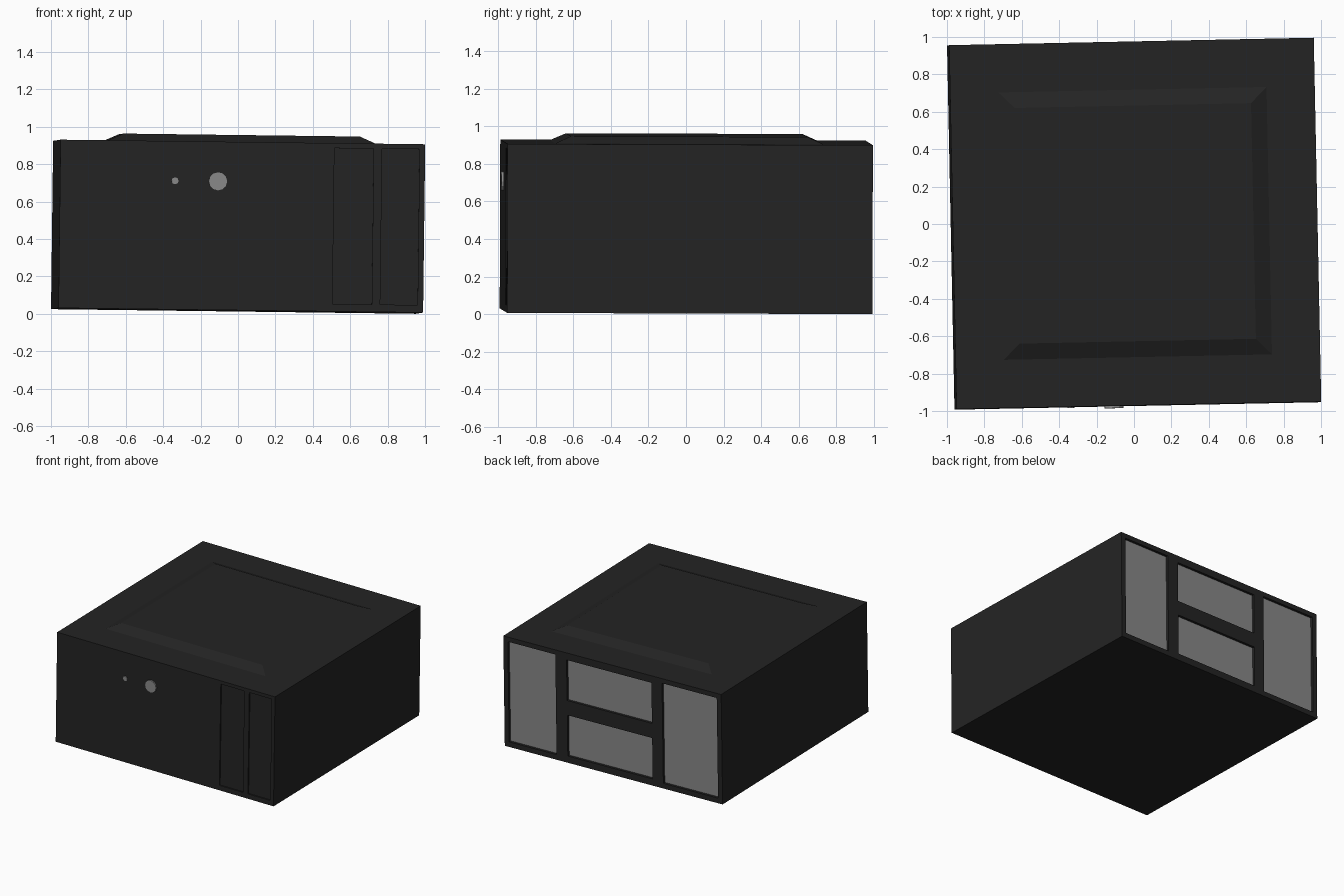
import bpy, bmesh, math
from mathutils import Matrix, Vector

if "Cube" in bpy.data.objects:
    bpy.data.objects.remove(bpy.data.objects["Cube"])

def material(name, rgb):
    m = bpy.data.materials.new(name)
    m.diffuse_color = (*rgb, 1)
    m.use_nodes = True
    m.node_tree.nodes["Principled BSDF"].inputs["Base Color"].default_value = m.diffuse_color
    return m

black = material("matte black", (0.017, 0.017, 0.017))
grey = material("mid grey", (0.25, 0.25, 0.25))

# The whole unit sits slightly turned and tilted
R = math.radians
POSE = (Matrix.Translation((-0.005, 0, 0.0155)) @ Matrix.Rotation(R(0.72), 4, 'Y')
        @ Matrix.Rotation(R(-0.2), 4, 'X') @ Matrix.Rotation(R(1.17), 4, 'Z'))
HX, HY, H = 0.975, 0.973, 0.90

def make_object(name, bm, *mats):
    me = bpy.data.meshes.new(name)
    bmesh.ops.recalc_face_normals(bm, faces=bm.faces)
    bm.to_mesh(me)
    bm.free()
    for m in mats:
        me.materials.append(m)
    ob = bpy.data.objects.new(name, me)
    bpy.context.collection.objects.link(ob)
    return ob

def add_box(bm, x0, x1, y0, y1, z0, z1):
    mat = (Matrix.Translation(((x0 + x1) / 2, (y0 + y1) / 2, (z0 + z1) / 2))
           @ Matrix.Diagonal((x1 - x0, y1 - y0, z1 - z0, 1)))
    bmesh.ops.create_cube(bm, size=1, matrix=mat)

# Body with a raised, sloped panel on the top
bm = bmesh.new()
add_box(bm, -HX, HX, -HY, HY, 0, H)
bm.normal_update()
top = [f for f in bm.faces if f.normal.z > 0.9]
bmesh.ops.inset_region(bm, faces=top, thickness=0.365)
bmesh.ops.inset_region(bm, faces=top, thickness=0.12, depth=0.0)
for v in top[0].verts:
    v.co.z = H + 0.038
body = make_object("body", bm, black, grey)

# Recesses: two slots in front, four windows at the back
bm = bmesh.new()
for x0, x1 in ((0.49, 0.70), (0.745, 0.945)):
    add_box(bm, x0, x1, -HY - 0.1, -HY + 0.01, 0.04, 0.873)
DEPTH = 0.02
for x0, x1, z0, z1 in ((0.51, 0.935, 0.042, 0.862), (-0.935, -0.445, 0.042, 0.862),
                       (-0.35, 0.41, 0.51, 0.842), (-0.35, 0.41, 0.055, 0.39)):
    add_box(bm, x0, x1, HY - DEPTH, HY + 0.1, z0, z1)
cutter = make_object("recess_cutter", bm, black)
cutter.hide_render = True

mod = body.modifiers.new("recesses", 'BOOLEAN')
mod.object = cutter
mod.operation = 'DIFFERENCE'
mod.solver = 'EXACT'
dg = bpy.context.evaluated_depsgraph_get()
cut = bpy.data.meshes.new_from_object(body.evaluated_get(dg))
body.modifiers.clear()
body.data = cut
bpy.data.objects.remove(cutter)
cut.materials.clear()
cut.materials.append(black)
cut.materials.append(grey)

# Floors of the back windows are grey
for p in cut.polygons:
    p.material_index = int(p.normal.y > 0.9 and p.center.y < HY - DEPTH / 2)
body.matrix_world = POSE

# Round button and small indicator on the front
for name, x, r, n, d in (("button", -0.13, 0.051, 12, 0.012),
                         ("indicator", -0.36, 0.019, 8, 0.006)):
    bm = bmesh.new()
    bmesh.ops.create_cone(bm, cap_ends=True, segments=n, radius1=r, radius2=r, depth=2 * d,
                          matrix=Matrix.Translation((x, -HY, 0.688)) @ Matrix.Rotation(R(90), 4, 'X'))
    make_object(name, bm, grey).matrix_world = POSE
